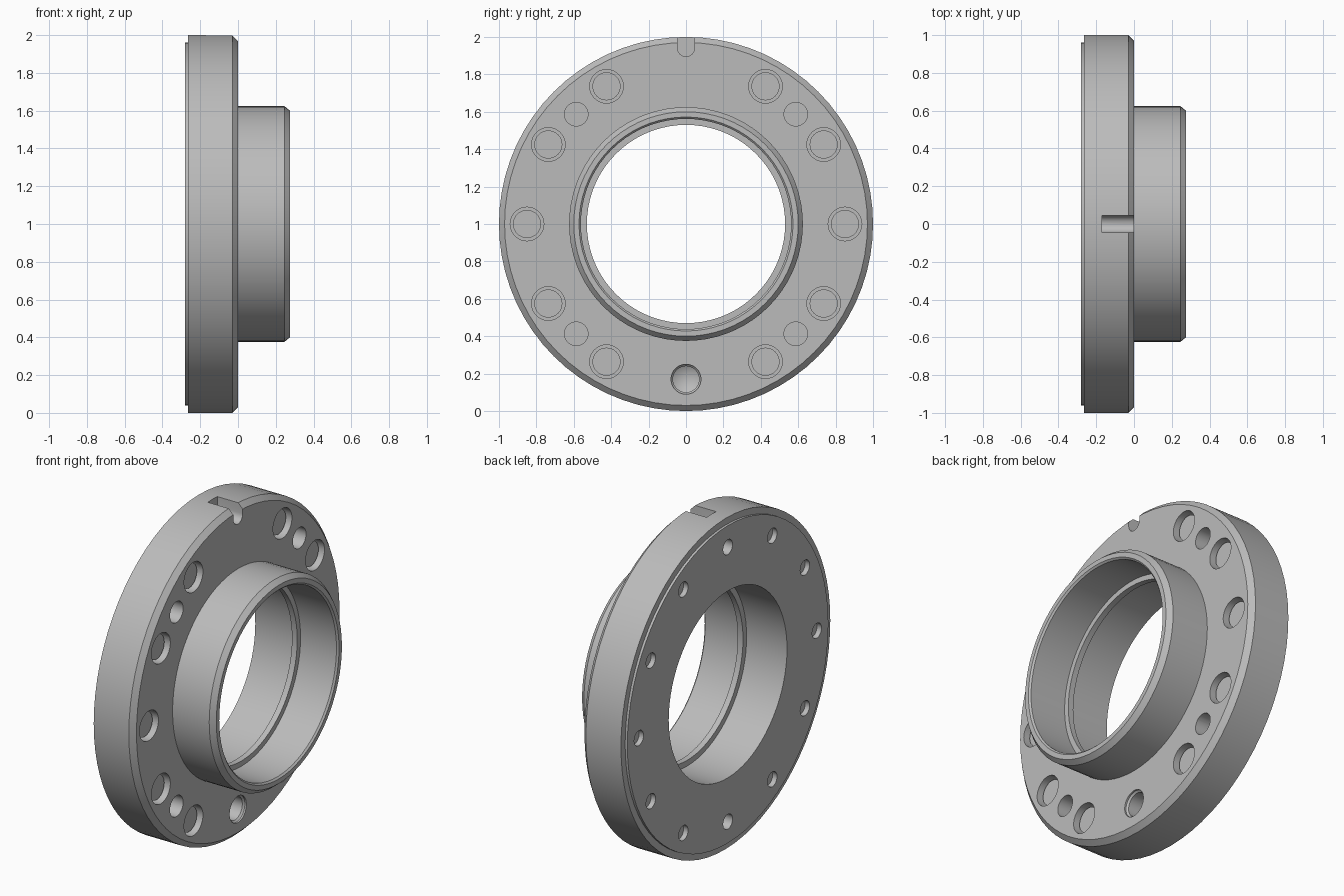
import bpy, bmesh
from math import sin, cos, pi, radians

cube = bpy.data.objects.get("Cube")
if cube:
    bpy.data.objects.remove(cube, do_unlink=True)

steel = bpy.data.materials.new("machined grey")
steel.use_nodes = True
grey = (0.5, 0.5, 0.5, 1)
steel.diffuse_color = grey
steel.node_tree.nodes["Principled BSDF"].inputs["Base Color"].default_value = grey


def lathe(bm, profile, sides, y=0.0, z=1.0):
    """Revolve a closed (x, radius) profile about the x axis through (y, z)."""
    rings = []
    for i in range(sides):
        a = 2 * pi * i / sides
        rings.append([bm.verts.new((x, y + r * cos(a), z + r * sin(a))) for x, r in profile])
    n = len(profile)
    for i in range(sides):
        p, q = rings[i], rings[(i + 1) % sides]
        for j in range(n):
            k = (j + 1) % n
            if profile[j][1] == 0 and profile[k][1] == 0:
                continue
            bm.faces.new((p[j], p[k], q[k], q[j]))


def finish(bm, name):
    bmesh.ops.remove_doubles(bm, verts=bm.verts, dist=1e-5)
    bmesh.ops.dissolve_degenerate(bm, edges=bm.edges, dist=1e-6)
    bmesh.ops.recalc_face_normals(bm, faces=bm.faces)
    mesh = bpy.data.meshes.new(name)
    bm.to_mesh(mesh)
    bm.free()
    mesh.materials.append(steel)
    obj = bpy.data.objects.new(name, mesh)
    bpy.context.collection.objects.link(obj)
    return obj


def smooth(obj):
    bpy.ops.object.select_all(action="DESELECT")
    obj.select_set(True)
    bpy.context.view_layer.objects.active = obj
    bpy.ops.object.shade_smooth_by_angle(angle=radians(25))


def plug(x0, x1, r):
    return [(x0, 0), (x0, r), (x1, r), (x1, 0)]


def polar(deg, r):
    return r * cos(radians(deg)), 1 + r * sin(radians(deg))


# Flange, hub and stepped bore in one turned section
bm = bmesh.new()
lathe(bm, [
    (-0.28, 0.565), (-0.28, 0.96), (-0.265, 0.96), (-0.265, 1.0),
    (-0.03, 1.0), (0, 0.97), (0, 0.625), (0.245, 0.625), (0.275, 0.6),
    (0.275, 0.572), (0.265, 0.562), (0.025, 0.562), (0.025, 0.53),
    (-0.01, 0.53), (-0.01, 0.565),
], 72)
body = finish(bm, "flanged_hub")

screw_angles = [a for a in range(0, 360, 30) if a not in (90, 270)]

# Holes cut from both faces
bm = bmesh.new()
for a in screw_angles:
    lathe(bm, plug(-0.1, 0.05, 0.09), 32, *polar(a, 0.85))
    lathe(bm, plug(-0.33, -0.25, 0.045), 24, *polar(a, 0.85))
for a in (45, 135, 225, 315):
    lathe(bm, plug(-0.16, 0.05, 0.063), 32, *polar(a, 0.83))
for a in (90, 270):
    lathe(bm, [(-0.33, 0), (-0.33, 0.045), (-0.22, 0.045), (-0.195, 0)],
          24, *polar(a, 0.83))
lathe(bm, [(0.05, 0), (0.05, 0.08), (-0.01, 0.08), (-0.02, 0.07),
           (-0.11, 0.07), (-0.15, 0)], 32, *polar(270, 0.83))

# Round-bottomed locating notch in the rim
outline = [(0.045, 2.1), (-0.045, 2.1)]
outline += [(0.045 * cos(pi + pi * i / 12), 1.94 + 0.045 * sin(pi + pi * i / 12))
            for i in range(13)]
face = bm.faces.new([bm.verts.new((-0.17, y, z)) for y, z in outline])
ext = bmesh.ops.extrude_face_region(bm, geom=[face], use_keep_orig=True)
bmesh.ops.translate(bm, vec=(0.22, 0, 0),
                    verts=[v for v in ext["geom"] if isinstance(v, bmesh.types.BMVert)])
cutter = finish(bm, "hole_cutter")
cutter.hide_render = True

cut = body.modifiers.new("holes", "BOOLEAN")
cut.operation = "DIFFERENCE"
cut.solver = "EXACT"
cut.object = cutter
bpy.context.view_layer.objects.active = body
bpy.ops.object.modifier_apply(modifier=cut.name)
bpy.data.objects.remove(cutter, do_unlink=True)
smooth(body)

# Screw heads seated in the counterbores
bm = bmesh.new()
for a in screw_angles:
    lathe(bm, plug(-0.11, -0.03, 0.075), 32, *polar(a, 0.85))
smooth(finish(bm, "screw_heads"))
